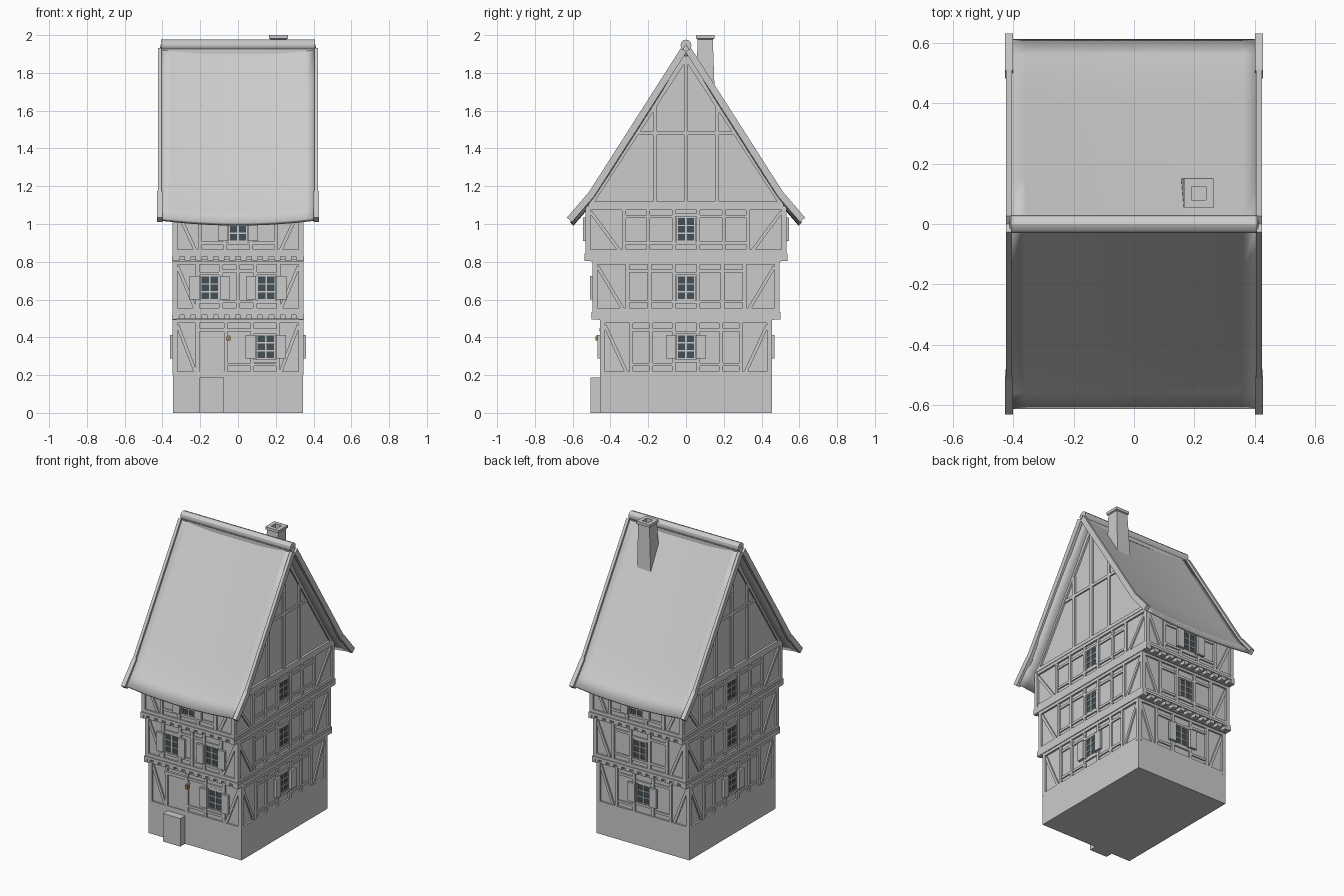
import bpy, bmesh
from mathutils import Vector

if "Cube" in bpy.data.objects:
    bpy.data.objects.remove(bpy.data.objects["Cube"])

parts = {}

# Each wall maps (u along wall, z, d outward) to world space
SIDES = {
    "front": lambda u, z, d: (u, -d, z),
    "back": lambda u, z, d: (u, d, z),
    "right": lambda u, z, d: (d, u, z),
    "left": lambda u, z, d: (-d, u, z),
}


def prism(part, side, pts, d0, d1):
    """Extrude a polygon drawn on a wall from depth d0 to d1."""
    bm = parts.setdefault(part, bmesh.new())
    f = SIDES[side]
    a = [bm.verts.new(f(u, z, d0)) for u, z in pts]
    b = [bm.verts.new(f(u, z, d1)) for u, z in pts]
    n = len(pts)
    faces = [bm.faces.new(a), bm.faces.new(b[::-1])]
    faces += [bm.faces.new((a[i], b[i], b[(i + 1) % n], a[(i + 1) % n])) for i in range(n)]
    bmesh.ops.recalc_face_normals(bm, faces=faces)


def rect(part, side, u0, u1, z0, z1, d0, d1):
    prism(part, side, [(u0, z0), (u1, z0), (u1, z1), (u0, z1)], d0, d1)


def beam(part, side, p, q, w, d0, d1):
    p, q = Vector(p), Vector(q)
    t = (q - p).normalized()
    n = Vector((-t.y, t.x)) * w / 2
    prism(part, side, [p - n, q - n, q + n, p + n], d0, d1)


def finish(name, bm, color=None, smooth=False):
    me = bpy.data.meshes.new(name)
    bm.to_mesh(me)
    bm.free()
    ob = bpy.data.objects.new(name, me)
    bpy.context.collection.objects.link(ob)
    if color:
        mat = bpy.data.materials.new(name)
        mat.diffuse_color = color
        mat.use_nodes = True
        mat.node_tree.nodes["Principled BSDF"].inputs["Base Color"].default_value = mat.diffuse_color
        me.materials.append(mat)
    if smooth:
        bpy.ops.object.select_all(action='DESELECT')
        ob.select_set(True)
        bpy.context.view_layer.objects.active = ob
        bpy.ops.object.shade_smooth_by_angle()
    return ob


IN = 0.012  # plaster sits this far behind the timber face


def wall(side, h, z0, z1, d, brace, posts, gaps, rails=True):
    """Timber frame: sill, plate, corner posts, braces, posts and rails."""
    a = d - IN - 0.01
    P = "timber_frame"
    rect(P, side, -h, h, z0, z0 + 0.02, a, d)
    rect(P, side, -h, h, z1 - 0.02, z1, a, d)
    for s in (-1, 1):
        rect(P, side, s * h - 0.025 * (s > 0), s * h + 0.025 * (s < 0), z0, z1, a, d + 0.001)
        beam(P, side, (s * (h - 0.025), z1 - 0.03), (s * (brace + 0.015), z0 + 0.015), 0.018, a, d - 0.003)
    for u in posts:
        rect(P, side, u - 0.01, u + 0.01, z0, z1, a, d - 0.001)
    if rails:
        us = sorted(posts)
        for u0, u1 in zip(us, us[1:]):
            for z in (z0 + 0.055, z1 - 0.055):
                if not any(g0 < (u0 + u1) / 2 < g1 for g0, g1 in gaps):
                    rect(P, side, u0, u1, z - 0.008, z + 0.008, a, d - 0.004)


def window(side, u, z, d, shutters=0, w=0.047, h=0.063):
    g = d - IN
    rect("window_glass", side, u - w, u + w, z - h, z + h, g - 0.01, g + 0.003)
    rect("window_frame", side, u - 0.004, u + 0.004, z - h, z + h, g, g + 0.008)
    for k in (-h, -h / 3, h / 3, h):
        rect("window_frame", side, u - w, u + w, z + k - 0.003, z + k + 0.003, g, g + 0.007)
    for s in (-1, 1):
        rect("window_frame", side, u + s * w - 0.004, u + s * w + 0.004, z - h, z + h, g, g + 0.009)
        rect("timber_frame", side, u - 0.07, u + 0.07, z + s * (h + 0.012) - 0.008,
             z + s * (h + 0.012) + 0.008, g - 0.01, d - 0.003)
        if shutters:
            c = u + s * (w + 0.033)
            rect("shutters", side, c - 0.026, c + 0.026, z - h, z + h, d - 0.002, d + 0.014)


# Stone plinth and doorstep
rect("stone_base", "front", -0.345, 0.345, 0, 0.2, -0.455, 0.455)
rect("doorstep", "front", -0.205, -0.075, 0, 0.188, 0.45, 0.505)

# Storeys: half depth, bottom, top, window centre height
X = 0.345
FLOORS = [(0.455, 0.2, 0.495, 0.35), (0.493, 0.535, 0.805, 0.662), (0.53, 0.845, 1.095, 0.972)]
FRONT = [(-0.215, -0.065, 0.075, 0.21), (-0.215, -0.09, 0, 0.09, 0.215), (-0.2, -0.07, 0.07, 0.2)]
for i, (dy, z0, z1, zw) in enumerate(FLOORS):
    rect("plaster_walls", "front", -X + IN, X - IN, z0, z1, -dy + IN, dy - IN)
    wall("front", X, z0, z1, dy, 0.21, FRONT[i], [(-0.215, -0.065)] if i == 0 else [(-0.21, -0.09), (0.07, 0.215)] if i == 1 else [(-0.07, 0.07)])
    wall("back", X, z0, z1, dy, 0.21, (-0.2, -0.07, 0.07, 0.2), [(-0.07, 0.07)])
    window("back", 0, zw, dy, i != 1)
    for side in ("left", "right"):
        k = dy - 0.455
        posts = [s * u for s in (-1, 1) for u in (0.065, 0.185 + k * 0.2, 0.29 + k * 0.5)]
        wall(side, dy, z0, z1, X, 0.3 + k * 0.5, posts, [(-0.065, 0.065)])
        window(side, 0, zw, X, i == 0)
window("front", 0.147, 0.35, 0.455, 1)
for s in (-1, 1):
    window("front", s * 0.15, 0.662, 0.493, 1)
window("front", 0, 0.972, 0.53, 1)

# Jetties: sill beams with joist ends on front and back
for dlow, d, z0, z1 in ((0.455, 0.5, 0.495, 0.535), (0.493, 0.537, 0.805, 0.845)):
    rect("jetty_beams", "front", -X - 0.003, X + 0.003, z0 + 0.024, z1, -d, d)
    rect("jetty_beams", "front", -X, X, z0, z0 + 0.026, -dlow, dlow)
    for s in ("front", "back"):
        rect("jetty_beams", s, -X, X, z0 - 0.004, z0 + 0.006, dlow - 0.01, dlow + 0.012)
        for j in range(12):
            u = -0.325 + j * 0.65 / 11
            rect("joist_ends", s, u - 0.017, u + 0.017, z0 + 0.002, z0 + 0.025, dlow - 0.01, d - 0.004)
    for s in ("left", "right"):
        rect("jetty_beams", s, -d, d, z0, z0 + 0.026, X - 0.02, X + 0.005)

# Door, lintel and lamp
rect("door", "front", -0.2, -0.077, 0.215, 0.43, 0.43, 0.449)
rect("timber_frame", "front", -0.225, -0.055, 0.43, 0.45, 0.43, 0.458)
rect("lamp_bracket", "front", -0.055, -0.045, 0.405, 0.413, 0.44, 0.475)
rect("lamp", "front", -0.06, -0.04, 0.382, 0.405, 0.458, 0.478)

# Gable walls and their timbers
prism("gable_wall", "right", [(-0.518, 1.09), (0.518, 1.09), (0, 1.9)], -X + IN, X - IN)
for side in ("left", "right"):
    a = X - IN - 0.01
    rect("gable_timber", side, -0.515, 0.515, 1.095, 1.118, a, X + 0.003)
    rect("gable_timber", side, -0.265, 0.265, 1.47, 1.49, a, X - 0.003)
    for u in (-0.165, 0, 0.165):
        rect("gable_timber", side, u - 0.011, u + 0.011, 1.11, 1.88 - abs(u) * 1.58, a, X - 0.001)
    for s in (-1, 1):
        beam("gable_timber", side, (s * 0.51, 1.1), (0, 1.885), 0.025, a, X)

# Sagging roof sheet with flared eaves, thickened by solidify
half = [(0, 1.95), (0.15, 1.713), (0.3, 1.478), (0.42, 1.29), (0.5, 1.168), (0.56, 1.092), (0.612, 1.032)]
profile = [(-y, z) for y, z in half[:0:-1]] + half
bm = bmesh.new()
N = 16
grid = []
for i in range(N + 1):
    x = -0.41 + 0.82 * i / N
    sag = 0.026 * (1 - (x / 0.41) ** 2)
    grid.append([bm.verts.new((x, y, z - sag)) for y, z in profile])
for a, b in zip(grid, grid[1:]):
    for j in range(len(profile) - 1):
        bm.faces.new((a[j], b[j], b[j + 1], a[j + 1]))
roof = finish("roof", bm, smooth=True)
mod = roof.modifiers.new("thickness", 'SOLIDIFY')
mod.thickness, mod.offset = 0.022, -1

# Bargeboards along the gable edges
for side in ("left", "right"):
    for s in (-1, 1):
        for (y0, z0), (y1, z1) in (((0.012, 1.921), (0.5, 1.158)), ((0.495, 1.164), (0.617, 1.022))):
            e = 0.004 if y0 > 0.4 else 0
            beam("bargeboards", side, (s * y0, z0), (s * y1, z1), 0.036, 0.404 - e, 0.424 + e)

# Round ridge cap
bm = bmesh.new()
bmesh.ops.create_cone(bm, cap_ends=True, segments=12, radius1=0.029, radius2=0.029, depth=0.816)
for v in bm.verts:
    v.co = (v.co.z, v.co.x, v.co.y + 1.947)
finish("ridge_cap", bm, smooth=True)
rect("ridge_board", "front", -0.405, 0.405, 1.9, 1.94, -0.018, 0.018)

# Tapered chimney with a hollow cap
bm = bmesh.new()
rings = []
for x0, x1, y0, y1, z in ((0.155, 0.258, 0.05, 0.153, 1.66), (0.172, 0.256, 0.062, 0.142, 1.978),
                          (0.165, 0.265, 0.054, 0.15, 1.982), (0.165, 0.265, 0.054, 0.15, 2.0),
                          (0.19, 0.238, 0.079, 0.125, 2.0), (0.19, 0.238, 0.079, 0.125, 1.93)):
    rings.append([bm.verts.new(c) for c in ((x0, y0, z), (x1, y0, z), (x1, y1, z), (x0, y1, z))])
for a, b in zip(rings, rings[1:]):
    for i in range(4):
        bm.faces.new((a[i], a[(i + 1) % 4], b[(i + 1) % 4], b[i]))
bm.faces.new(rings[0][::-1])
bm.faces.new(rings[-1])
finish("chimney", bm)

COLORS = {"window_glass": (0.06, 0.08, 0.09, 1), "lamp": (0.45, 0.22, 0.06, 1)}
for name, bm in parts.items():
    finish(name, bm, COLORS.get(name))
